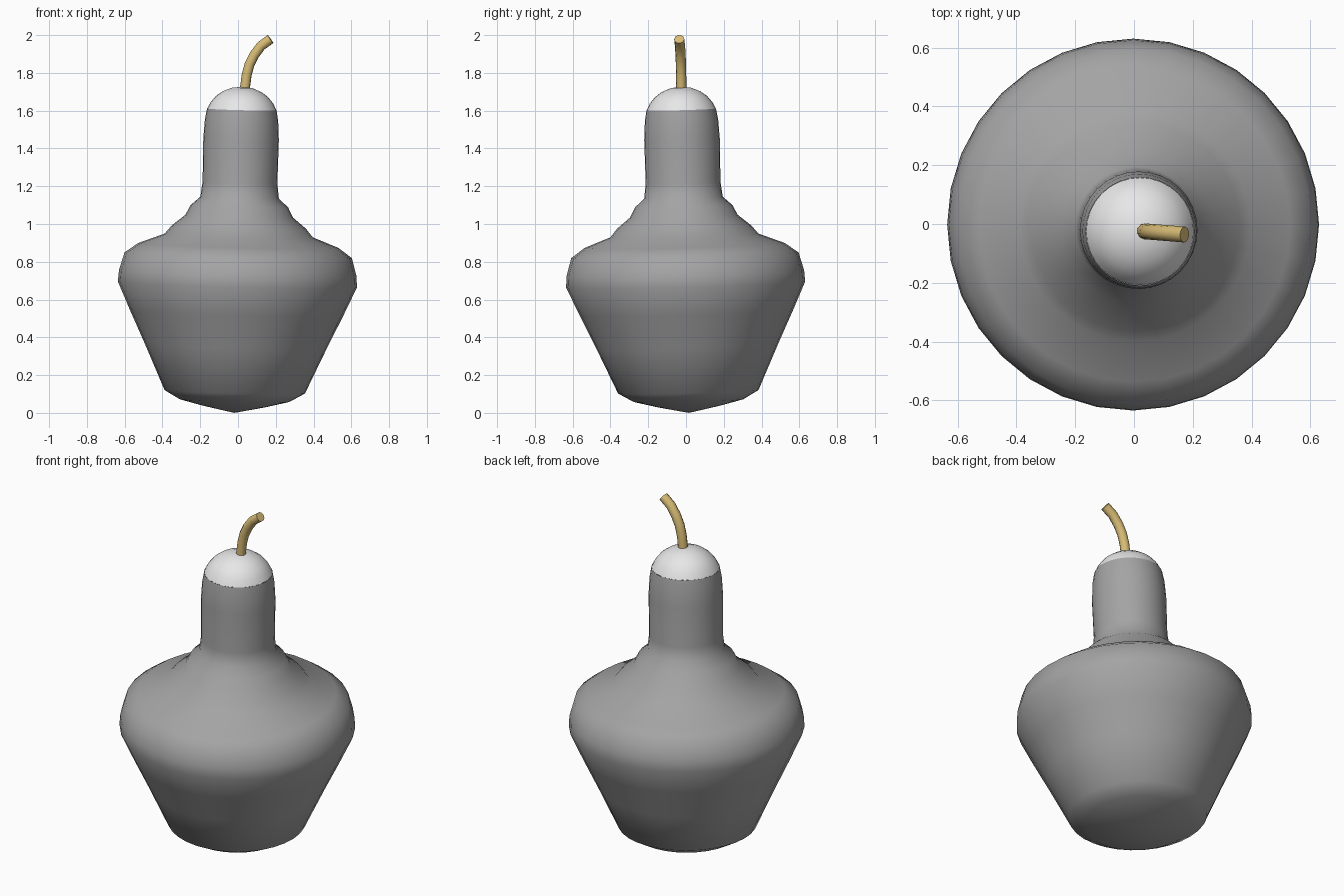
import bpy, bmesh, math
from mathutils import Matrix, Vector

cube = bpy.data.objects.get("Cube")
if cube:
    bpy.data.objects.remove(cube, do_unlink=True)

SIDES = 32


def material(name, rgb):
    mat = bpy.data.materials.new(name)
    mat.use_nodes = True
    mat.diffuse_color = (*rgb, 1)
    bsdf = next(n for n in mat.node_tree.nodes if n.type == 'BSDF_PRINCIPLED')
    bsdf.inputs["Base Color"].default_value = (*rgb, 1)
    return mat


# The whole vessel leans very slightly off the vertical
lean = Vector((0.025, -0.025, 1)).to_track_quat('Z', 'Y').to_matrix().to_4x4()
tilt = Matrix.Translation((-0.02, 0.015, 0)) @ lean


def lathe(name, profile, mat):
    """Revolve (radius, height) points around the leaning axis."""
    bm = bmesh.new()
    pts = [bm.verts.new((r, 0, z)) for r, z in profile]
    edges = [bm.edges.new(pair) for pair in zip(pts, pts[1:])]
    bmesh.ops.spin(bm, geom=pts + edges, cent=(0, 0, 0), axis=(0, 0, 1),
                   angle=math.tau, steps=SIDES, use_duplicate=False)
    bmesh.ops.remove_doubles(bm, verts=bm.verts, dist=0.0005)
    bmesh.ops.recalc_face_normals(bm, faces=bm.faces)
    bm.transform(tilt)
    for face in bm.faces:
        face.smooth = True
    mesh = bpy.data.meshes.new(name)
    bm.to_mesh(mesh)
    bm.free()
    mesh.materials.append(mat)
    obj = bpy.data.objects.new(name, mesh)
    bpy.context.collection.objects.link(obj)
    return obj


grey = material("grey shell", (0.37, 0.37, 0.37))
white = material("white cap", (0.8, 0.8, 0.8))
tan = material("tan cord", (0.68, 0.5, 0.18))

# Body: shallow pointed base, flaring belly, stepped shoulder, straight neck
lathe("body", [
    (0, 0), (0.17, 0.035), (0.29, 0.065), (0.372, 0.112), (0.48, 0.35),
    (0.565, 0.53), (0.633, 0.68), (0.629, 0.74), (0.602, 0.835),
    (0.53, 0.887), (0.392, 0.94), (0.355, 0.985), (0.285, 1.042),
    (0.258, 1.095), (0.208, 1.14), (0.198, 1.22), (0.2, 1.45),
    (0.194, 1.55), (0.184, 1.608),
], grey)

# Domed cap closing the neck
lathe("cap", [
    (0.183, 1.608), (0.166, 1.642), (0.139, 1.675), (0.102, 1.702),
    (0.052, 1.722), (0, 1.727),
], white)

# Bent fuse cord
path = [(0.034, 1.68), (0.038, 1.73), (0.046, 1.79), (0.061, 1.845),
        (0.086, 1.895), (0.122, 1.943), (0.172, 1.979)]
curve = bpy.data.curves.new("cord", 'CURVE')
curve.dimensions = '3D'
curve.bevel_depth = 0.027
curve.bevel_resolution = 3
curve.use_fill_caps = True
spline = curve.splines.new('POLY')
spline.points.add(len(path) - 1)
for point, (x, z) in zip(spline.points, path):
    point.co = (x, -0.022 - 0.08 * x, z, 1)
spline.use_smooth = True
curve.materials.append(tan)
cord = bpy.data.objects.new("cord", curve)
bpy.context.collection.objects.link(cord)
